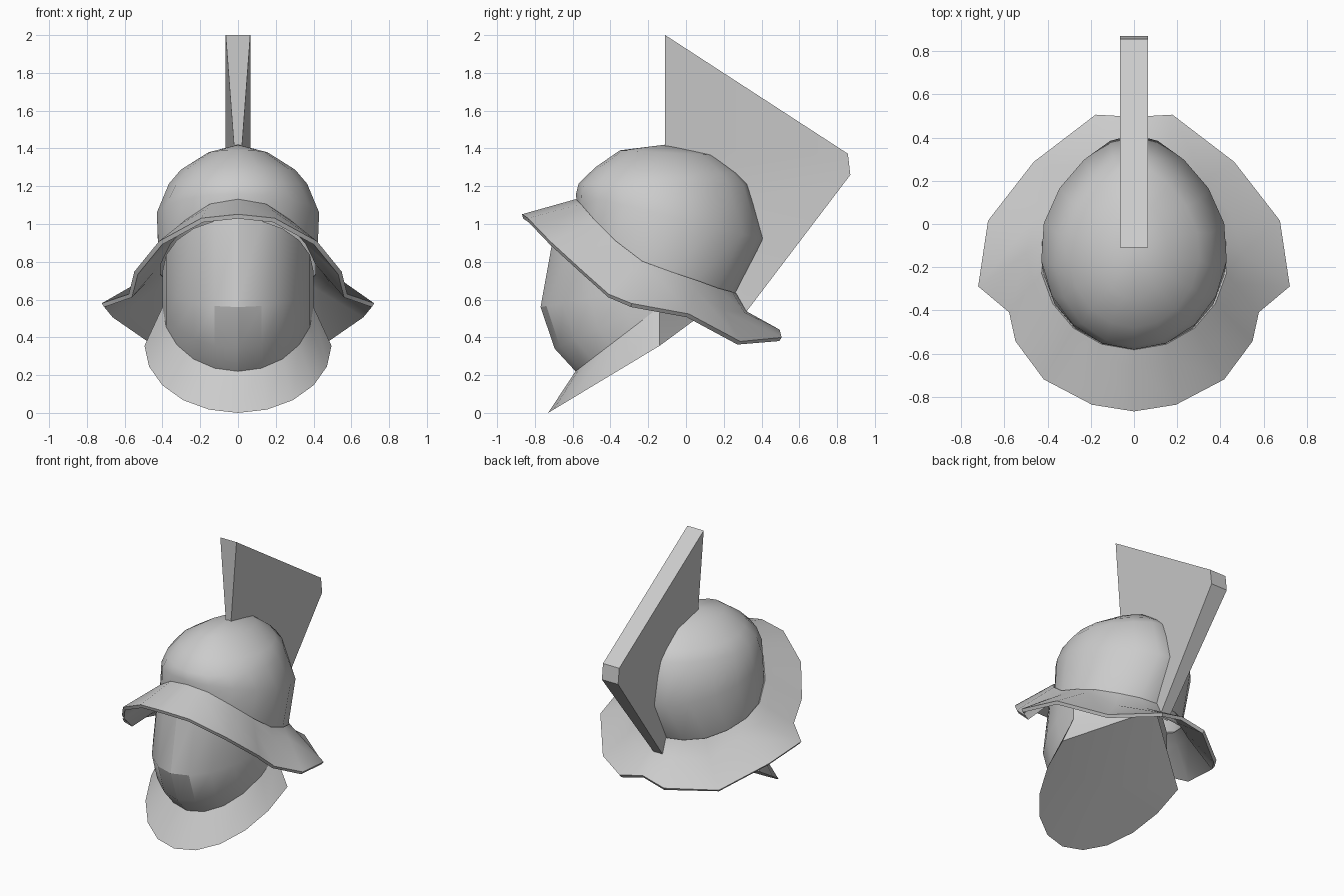
import bpy
import bmesh
from math import sin, cos, pi, radians

cube = bpy.data.objects.get("Cube")
if cube:
    bpy.data.objects.remove(cube, do_unlink=True)

grey = bpy.data.materials.new("plain grey metal")
grey.use_nodes = True
grey.diffuse_color = (0.6, 0.6, 0.6, 1)
grey.node_tree.nodes["Principled BSDF"].inputs["Base Color"].default_value = grey.diffuse_color


def arc(width, front, back, z_front, z_back, steps, end=pi, pinch=0):
    """Half an oval ring, from the front round the +x side; pinch narrows its back."""
    middle, reach = (front + back) / 2, (back - front) / 2
    points = []
    for i in range(steps + 1):
        angle = end * i / steps
        along = (1 - cos(angle)) / 2
        points.append((width * sin(angle) * (1 - pinch * along ** 4),
                       middle - reach * cos(angle),
                       z_front + (z_back - z_front) * along))
    return points


def mirrored(half):
    """Close a half ring whose first and last points lie on the centre plane."""
    return half + [(-x, y, z) for x, y, z in reversed(half[1:-1])]


def loft(name, rings, cap_start=None, cap_end=None, thickness=0, angle=30):
    """Skin a row of closed rings; caps are fans to a point."""
    bm = bmesh.new()
    rows = [[bm.verts.new(p) for p in ring] for ring in rings]
    count = len(rows[0])
    for low, high in zip(rows, rows[1:]):
        for i in range(count):
            j = (i + 1) % count
            bm.faces.new((low[i], low[j], high[j], high[i]))
    for row, tip in ((rows[0], cap_start), (rows[-1], cap_end)):
        if tip:
            centre = bm.verts.new(tip)
            for i in range(count):
                bm.faces.new((row[i], row[(i + 1) % count], centre))
    bmesh.ops.recalc_face_normals(bm, faces=bm.faces)
    mesh = bpy.data.meshes.new(name)
    bm.to_mesh(mesh)
    bm.free()
    mesh.materials.append(grey)
    part = bpy.data.objects.new(name, mesh)
    bpy.context.collection.objects.link(part)
    bpy.ops.object.select_all(action="DESELECT")
    part.select_set(True)
    bpy.context.view_layer.objects.active = part
    if thickness:
        solid = part.modifiers.new("thickness", "SOLIDIFY")
        solid.thickness = thickness
        solid.offset = 0
        bpy.ops.object.modifier_apply(modifier=solid.name)
    bpy.ops.object.shade_smooth_by_angle(angle=radians(angle))


# Seam where the dome meets the brim
seam_heights = (1.12, 1.095, 1.01, .9, .795, .74, .695, .655, .635, .625)
seam = [(x, y, z) for (x, y, _), z in zip(arc(.425, -.58, .26, 0, 0, 9), seam_heights)]

# Dome: rings rising from the seam to the crown
dome_rows = [
    (.44, -.582, .415, 1.16, .92),
    (.375, -.568, .33, 1.215, 1.21),
    (.31, -.48, .27, 1.3, 1.27),
    (.16, -.35, .14, 1.39, 1.365),
]
dome_rings = [seam] + [arc(*row, 9, pinch=.3) for row in dome_rows]
loft("dome", [mirrored(r) for r in dome_rings], cap_end=(0, -.11, 1.42), angle=60)

# Brim: raised visor in front, flared neck guard behind
rim = [(0, -.865, 1.04), (.19, -.835, 1.02), (.41, -.72, .9), (.54, -.545, .74),
       (.57, -.41, .62), (.715, -.29, .57), (.67, .01, .515), (.46, .28, .37),
       (.175, .5, .39), (0, .49, .43)]
sag = []
for i, (a, b) in enumerate(zip(seam, rim)):
    x, y, z = (p + (q - p) * .25 for p, q in zip(a, b))
    sag.append((x, y, z - (.05 if i > 6 else 0)))
loft("brim", [mirrored(r) for r in (seam, sag, rim)], thickness=.024)

# Face mask with a flaring collar, closed behind by a sloping underside:
# width, front y, front z, side z, back z
mask_rows = [
    (.495, -.73, 0, .355, .62),
    (.4, -.585, .22, .56, .66),
    (.4, -.695, .34, .6, .68),
    (.4, -.77, .56, .68, .71),
    (.4, -.685, 1.03, .75, .74),
]
side = -.14
mask_rings = []
for width, front, z_front, z_side, z_back in mask_rows:
    half = arc(width, front, 2 * side - front, z_front, 2 * z_side - z_front, 5, pi / 2)
    mask_rings.append(mirrored(half + [(0, .22, z_back)]))
loft("face_mask_and_collar", mask_rings, cap_start=(0, -.3, .27), cap_end=(0, -.3, .8), angle=24)

# Crest: a fin, wide along its outer edge and thin where it meets the dome
outer = [(-.11, 2, .065), (.857, 1.372, .065), (.87, 1.26, .065), (.3, .51, .035)]
inner = [(-.11, 1.4, .02), (.12, 1.32, .02), (.33, 1.1, .02), (.23, .64, .02)]
fin = [[(w, y, z), (-w, y, z), (-v, b, c), (v, b, c)]
       for (y, z, w), (b, c, v) in zip(outer, inner)]
loft("crest", fin, cap_start=(0, -.11, 1.7), cap_end=(0, .265, .575))
